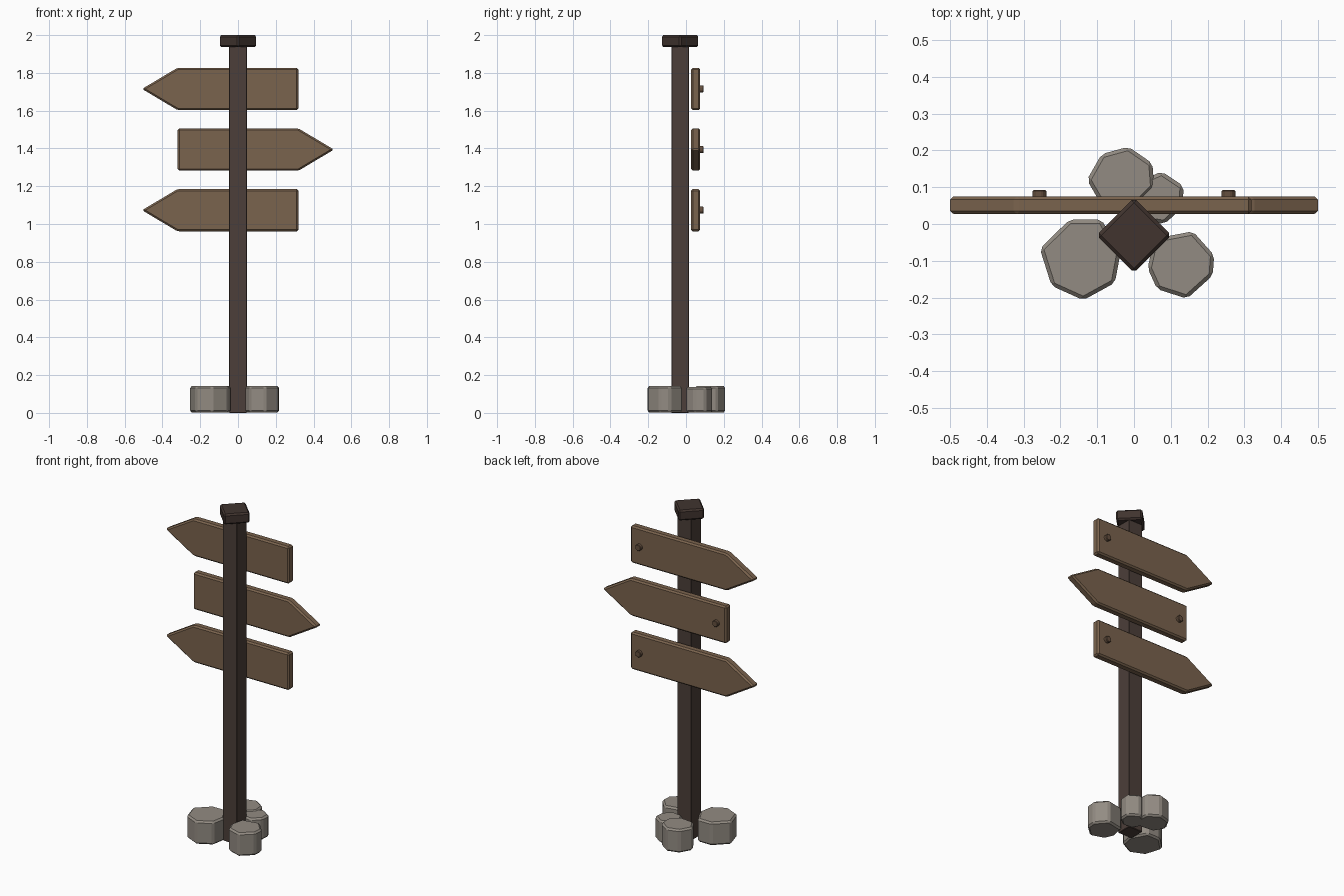
import bpy, bmesh, math
from mathutils import Matrix

if "Cube" in bpy.data.objects:
    bpy.data.objects.remove(bpy.data.objects["Cube"])


def material(name, rgb):
    m = bpy.data.materials.new(name)
    m.diffuse_color = (*rgb, 1.0)
    m.use_nodes = True
    m.node_tree.nodes["Principled BSDF"].inputs["Base Color"].default_value = m.diffuse_color
    return m


DARK = material("dark post wood", (0.072, 0.049, 0.041))
CAP = material("darkest cap wood", (0.052, 0.034, 0.028))
PLANK = material("plank wood", (0.195, 0.125, 0.075))
BOLT = material("peg wood", (0.13, 0.08, 0.05))
STONE = material("grey stone", (0.29, 0.26, 0.225))


def prism(name, outline, depth, mat, bevel, matrix):
    """Extrude a flat outline along local z, place it and bevel its edges."""
    bm = bmesh.new()
    base = bm.faces.new([bm.verts.new((x, y, 0)) for x, y in outline])
    out = bmesh.ops.extrude_face_region(bm, geom=[base])
    for v in out["geom"]:
        if isinstance(v, bmesh.types.BMVert):
            v.co.z += depth
    bmesh.ops.transform(bm, matrix=matrix, verts=bm.verts)
    bmesh.ops.recalc_face_normals(bm, faces=bm.faces)
    if bevel:
        bmesh.ops.bevel(bm, geom=bm.edges[:], offset=bevel, segments=1,
                        affect="EDGES", clamp_overlap=True)
    mesh = bpy.data.meshes.new(name)
    bm.to_mesh(mesh)
    bm.free()
    mesh.materials.append(mat)
    obj = bpy.data.objects.new(name, mesh)
    bpy.context.collection.objects.link(obj)
    return obj


def ngon(sides, r, start=0.0):
    return [(r * math.cos(start + i * math.tau / sides),
             r * math.sin(start + i * math.tau / sides)) for i in range(sides)]


def upright(x, y, z):
    """Local z becomes +y, local y becomes +z (outline drawn in the x-z plane)."""
    return Matrix(((1, 0, 0, x), (0, 0, 1, y), (0, 1, 0, z), (0, 0, 0, 1)))


# Square post and the cap turned by 45 degrees
POST_Y = -0.031
prism("post", ngon(4, 0.047 * math.sqrt(2), math.pi / 4), 1.95, DARK, 0.003,
      Matrix.Translation((0, POST_Y, 0)))
prism("post_cap", ngon(4, 0.102), 0.063, CAP, 0.009,
      Matrix.Translation((0, POST_Y, 1.937)))

# Arrow boards with one peg each on the back
for label, z, side in (("top", 1.715, -1), ("middle", 1.394, 1), ("lower", 1.073, -1)):
    arrow = [(-0.32, -0.112), (0.32, -0.112), (0.508, 0), (0.32, 0.112), (-0.32, 0.112)]
    prism(label + "_arrow_board", [(x * side, y) for x, y in arrow], 0.048, PLANK,
          0.009, upright(0, 0.027, z))
    prism(label + "_board_peg", ngon(8, 0.02, math.pi / 8), 0.027, BOLT, 0.003,
          upright(-0.257 * side, 0.066, z))

# Stones around the foot
STONES = {
    "left_stone": [(-0.256, -0.067), (-0.175, 0.012), (-0.088, 0.012), (-0.037, -0.08),
                   (-0.052, -0.16), (-0.138, -0.207), (-0.224, -0.168)],
    "right_stone": [(0.055, -0.04), (0.16, -0.02), (0.218, -0.085), (0.214, -0.14),
                    (0.144, -0.203), (0.063, -0.177), (0.037, -0.12)],
    "back_stone": [(-0.128, 0.12), (-0.088, 0.19), (-0.015, 0.21), (0.05, 0.165),
                   (0.055, 0.10), (0.0, 0.045), (-0.09, 0.055)],
    "small_back_stone": [(0.015, 0.115), (0.075, 0.143), (0.135, 0.103), (0.132, 0.045),
                         (0.083, 0.0), (0.02, 0.01), (-0.01, 0.06)],
}
for name, outline in STONES.items():
    height = 0.134 if name.startswith("small") else 0.14
    prism(name, outline, height, STONE, 0.010, Matrix.Translation((0, 0, 0.002)))
